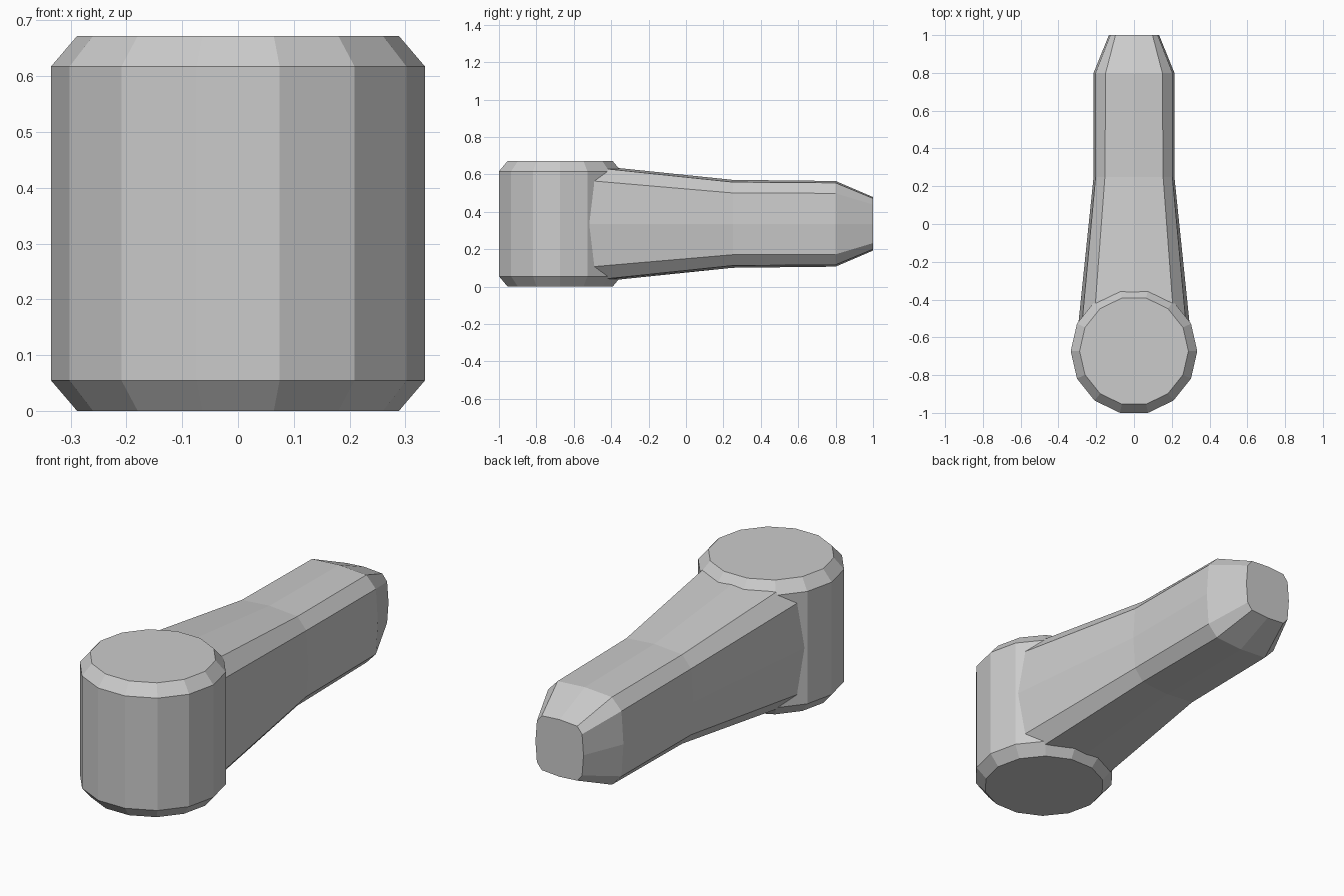
import bpy, bmesh, math

if "Cube" in bpy.data.objects:
    bpy.data.objects.remove(bpy.data.objects["Cube"])

MID_Z = 0.336


def loft(name, rings):
    """Skin a list of equal-length point rings and cap both ends."""
    bm = bmesh.new()
    loops = [[bm.verts.new(p) for p in ring] for ring in rings]
    for a, b in zip(loops, loops[1:]):
        for i in range(len(a)):
            j = (i + 1) % len(a)
            bm.faces.new((a[i], a[j], b[j], b[i]))
    bm.faces.new(loops[0])
    bm.faces.new(loops[-1])
    bmesh.ops.recalc_face_normals(bm, faces=bm.faces)
    mesh = bpy.data.meshes.new(name)
    bm.to_mesh(mesh)
    bm.free()
    obj = bpy.data.objects.new(name, mesh)
    bpy.context.collection.objects.link(obj)
    return obj


def circle(r, z, sides=14, cy=-0.673):
    return [(r * math.cos(2 * math.pi * i / sides),
             cy + r * math.sin(2 * math.pi * i / sides), z) for i in range(sides)]


def section(y, top, edge, corner, side):
    """12-point bulged, chamfered box: top height, (x, z) edge, (x, z) corner, side width."""
    quarter = [(0, top), edge, corner, (side, 0)]
    right = quarter + [(x, -z) for x, z in reversed(quarter[:-1])]
    left = [(-x, z) for x, z in reversed(right[1:-1])]
    return [(x, y, MID_Z + z) for x, z in right + left]


# Chamfered 14-sided hub
loft("hub", [circle(0.288, 0), circle(0.335, 0.055),
             circle(0.335, 0.617), circle(0.288, 0.672)])

# Tapering lever arm, rooted inside the hub
loft("lever_arm", [
    section(-0.60, 0.323, (0.218, 0.312), (0.282, 0.238), 0.302),
    section(0.25, 0.235, (0.154, 0.223), (0.203, 0.165), 0.214),
    section(0.80, 0.229, (0.150, 0.219), (0.203, 0.163), 0.214),
    section(1.00, 0.143, (0.098, 0.136), (0.125, 0.103), 0.133),
])
